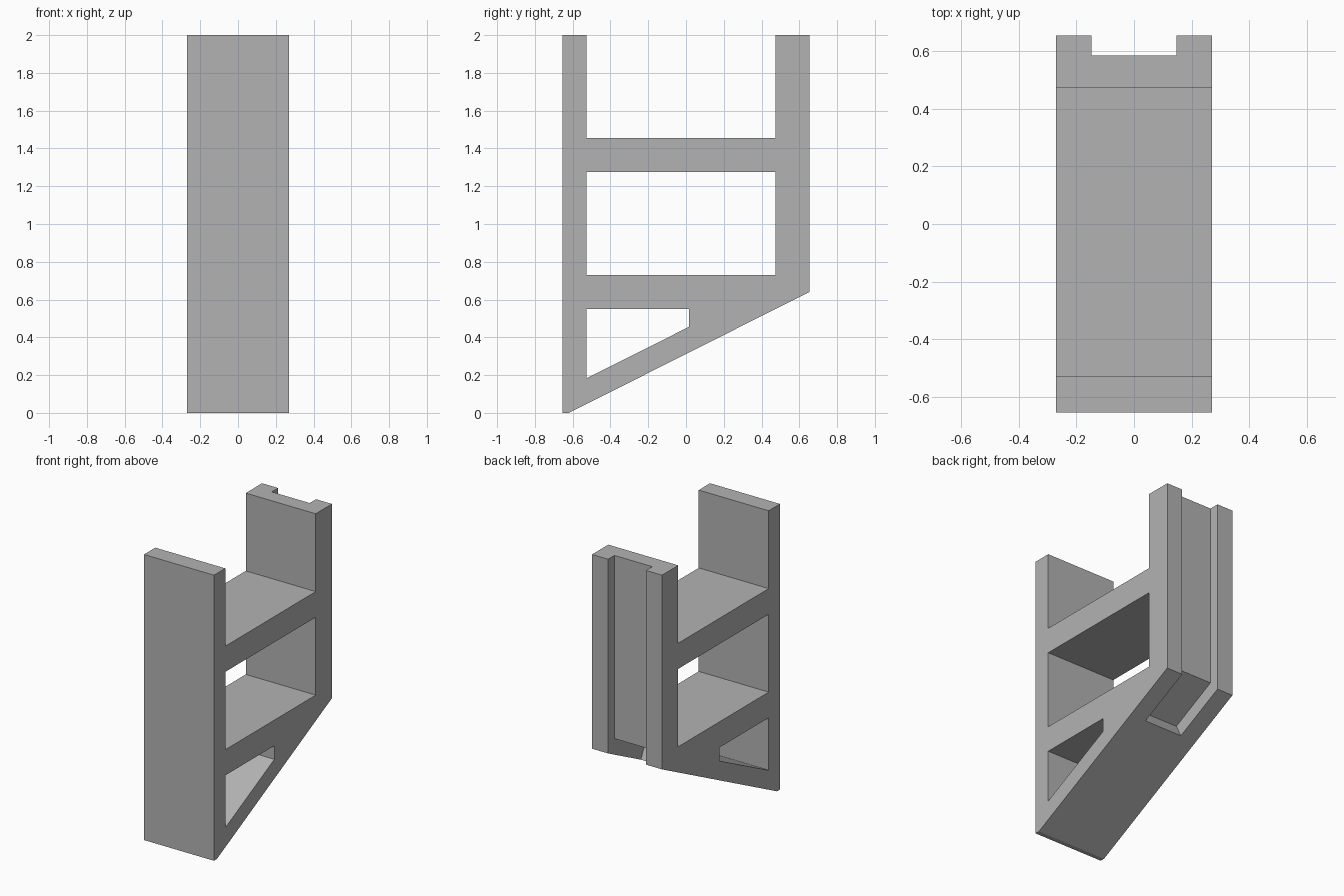
import bpy
import bmesh

cube = bpy.data.objects.get("Cube")
if cube:
    bpy.data.objects.remove(cube, do_unlink=True)

grey = bpy.data.materials.new("plain_grey")
grey.use_nodes = True
grey.diffuse_color = (0.45, 0.45, 0.45, 1)
grey.node_tree.nodes["Principled BSDF"].inputs["Base Color"].default_value = (0.45, 0.45, 0.45, 1)


def prism(name, profile, half_width):
    """Extrude a (y, z) profile symmetrically along x."""
    bm = bmesh.new()
    face = bm.faces.new([bm.verts.new((-half_width, y, z)) for y, z in profile])
    new = bmesh.ops.extrude_face_region(bm, geom=[face])["geom"]
    verts = [g for g in new if isinstance(g, bmesh.types.BMVert)]
    bmesh.ops.translate(bm, verts=verts, vec=(2 * half_width, 0, 0))
    bmesh.ops.recalc_face_normals(bm, faces=bm.faces)
    mesh = bpy.data.meshes.new(name)
    bm.to_mesh(mesh)
    bm.free()
    mesh.materials.append(grey)
    obj = bpy.data.objects.new(name, mesh)
    bpy.context.collection.objects.link(obj)
    return obj


def cut(body, name, profile, half_width):
    """Subtract a prism from the body and discard the cutter."""
    cutter = prism(name, profile, half_width)
    cutter.hide_render = True
    mod = body.modifiers.new(name, "BOOLEAN")
    mod.operation = "DIFFERENCE"
    mod.solver = "EXACT"
    mod.object = cutter
    bpy.context.view_layer.objects.active = body
    bpy.ops.object.modifier_apply(modifier=mod.name)
    bpy.data.objects.remove(cutter, do_unlink=True)


FRONT, BACK = -0.653, 0.653
INNER_FRONT, INNER_BACK = -0.528, 0.473

# Bracket body: front wall, back wall, open top and sloping underside
bracket = prism("bracket_frame", [
    (FRONT, 0), (-0.62, 0), (BACK, 0.64), (BACK, 2),
    (INNER_BACK, 2), (INNER_BACK, 1.455), (INNER_FRONT, 1.455),
    (INNER_FRONT, 2), (FRONT, 2)], 0.271)

# Rectangular opening between the two shelves
cut(bracket, "middle_opening", [
    (INNER_FRONT, 0.73), (INNER_BACK, 0.73),
    (INNER_BACK, 1.275), (INNER_FRONT, 1.275)], 0.5)

# Tapered opening above the sloping underside
cut(bracket, "lower_opening", [
    (INNER_FRONT, 0.183), (0.015, 0.455),
    (0.015, 0.55), (INNER_FRONT, 0.55)], 0.5)

# Channel down the back that turns along the underside
cut(bracket, "back_channel", [
    (0.335, 0.368), (0.245, 0.546), (0.583, 0.717),
    (0.583, 2.1), (0.75, 2.1), (0.75, 0.368)], 0.147)
